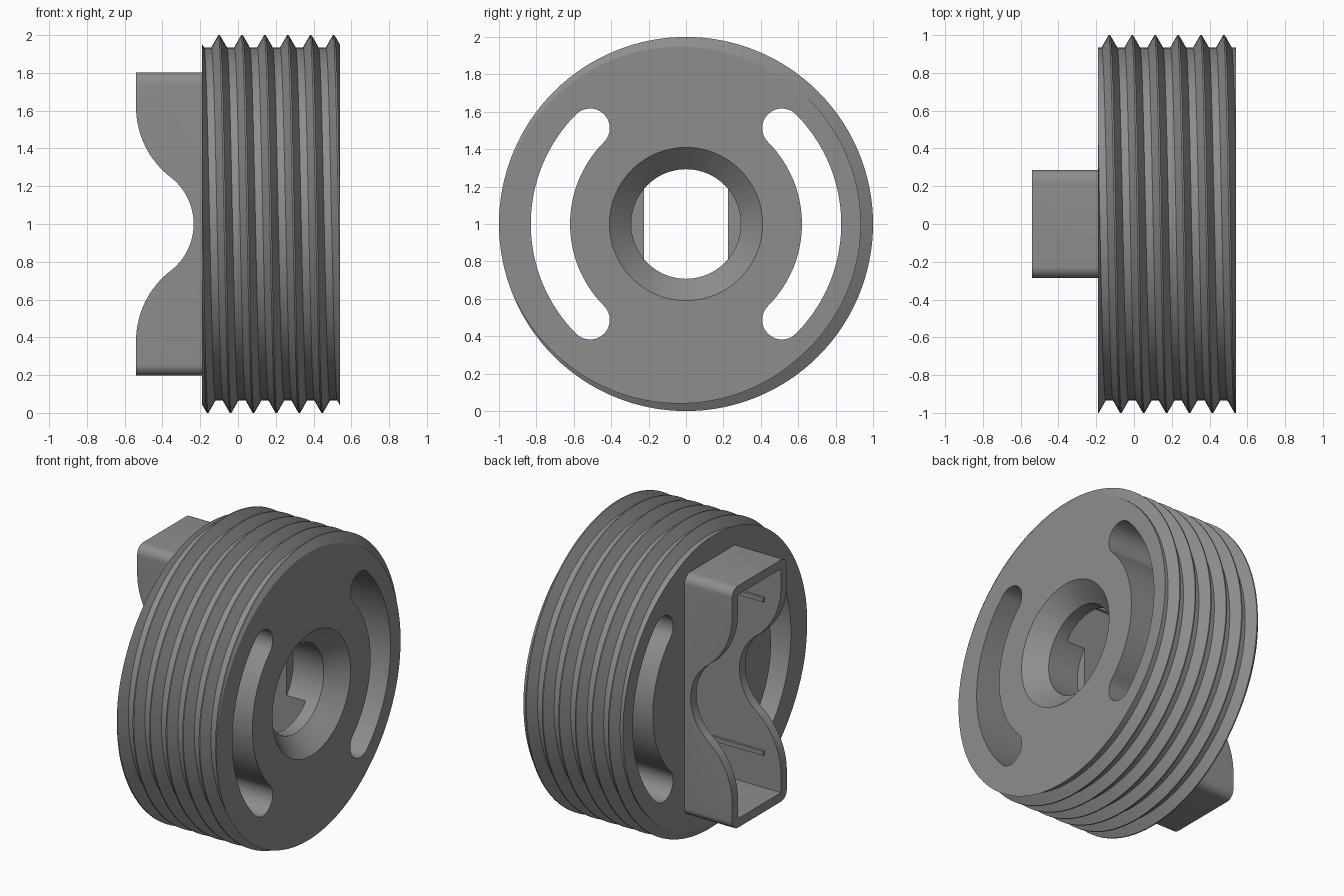
import bpy, bmesh, math
from mathutils import Vector

if "Cube" in bpy.data.objects:
    bpy.data.objects.remove(bpy.data.objects["Cube"])

X0, X1 = -0.19, 0.54          # ends of the threaded body
PITCH, ROOT, CREST = 0.1213, 0.935, 1.0
SEG = 128

grey = bpy.data.materials.new("mid_grey")
grey.diffuse_color = (0.27, 0.27, 0.27, 1)
grey.use_nodes = True
grey.node_tree.nodes["Principled BSDF"].inputs["Base Color"].default_value = grey.diffuse_color


def make(name, bm):
    bmesh.ops.recalc_face_normals(bm, faces=bm.faces)
    me = bpy.data.meshes.new(name)
    bm.to_mesh(me)
    bm.free()
    me.materials.append(grey)
    ob = bpy.data.objects.new(name, me)
    bpy.context.collection.objects.link(ob)
    return ob


def prism(name, pts, axis, a, b):
    """Extrude an outline along x (pts are y,z) or y (pts are x,z)."""
    bm = bmesh.new()
    put = (lambda p, t: (t, p[0], p[1])) if axis == "x" else (lambda p, t: (p[0], t, p[1]))
    f = bm.faces.new([bm.verts.new(put(p, a)) for p in pts])
    ext = bmesh.ops.extrude_face_region(bm, geom=[f])["geom"]
    move = Vector((b - a, 0, 0)) if axis == "x" else Vector((0, b - a, 0))
    bmesh.ops.translate(bm, vec=move, verts=[v for v in ext if isinstance(v, bmesh.types.BMVert)])
    return make(name, bm)


def arc(cx, cy, r, a0, a1, n):
    return [(cx + r * math.cos(math.radians(a0 + (a1 - a0) * i / n)),
             cy + r * math.sin(math.radians(a0 + (a1 - a0) * i / n))) for i in range(n + 1)]


def rect(hy, hz, z=1.0, y=0.0):
    return [(y - hy, z - hz), (y + hy, z - hz), (y + hy, z + hz), (y - hy, z + hz)]


def boolean(ob, tool, op):
    m = ob.modifiers.new(op.lower(), "BOOLEAN")
    m.object, m.operation, m.solver = tool, op, "EXACT"
    bpy.context.view_layer.objects.active = ob
    bpy.ops.object.modifier_apply(modifier=m.name)
    bpy.data.objects.remove(tool)


# Threaded body: helical ridge profile clipped flat at both ends
def thread_radius(d):
    d = abs((d + PITCH / 2) % PITCH - PITCH / 2)
    t = min(max((d - 0.004) / 0.037, 0), 1)
    return CREST + (ROOT - CREST) * t


bm = bmesh.new()
rows = []
for i in range(SEG + 1):
    a = 2 * math.pi * i / SEG
    row = []
    for n in range(-3, 8):
        crest = -0.1 + PITCH * (n + i / SEG)
        for off in (-0.041, -0.004, 0.004, 0.041):
            x = min(max(crest + off, X0), X1)
            r = thread_radius(x - crest)
            row.append(bm.verts.new((x, -r * math.sin(a), 1 + r * math.cos(a))))
    rows.append(row)
for p, q in zip(rows, rows[1:]):
    for j in range(len(p) - 1):
        bm.faces.new((p[j], p[j + 1], q[j + 1], q[j]))
bmesh.ops.remove_doubles(bm, verts=bm.verts, dist=1e-5)
for x in (X0, X1):
    rim = [e for e in bm.edges if e.is_boundary and all(abs(v.co.x - x) < 1e-4 for v in e.verts)]
    bmesh.ops.contextual_create(bm, geom=rim)
body = make("threaded_plug", bm)

# Rounded grip block with a waved front edge
r = 0.06
outline = []
for cy, cz, a in ((1, 1, 0), (-1, 1, 90), (-1, -1, 180), (1, -1, 270)):
    outline += arc(cy * (0.287 - r), 1 + cz * (0.803 - r), r, a, a + 90, 8)
grip = prism("grip", outline, "x", -0.54, 0.1)
upper = arc(-0.07, 1.62, 0.47, 180, 232, 16) + arc(-0.548, 1.0, 0.313, 52.5, 0, 16)
wave = upper + [(x, 2 - z) for x, z in reversed(upper[:-1])]
wave = [(-0.7, 1.62)] + wave + [(-0.7, 0.38)]
boolean(grip, prism("wave_cutter", wave, "y", -0.5, 0.5), "DIFFERENCE")
boolean(body, grip, "UNION")

# Hollow pocket through the grip into the body
boolean(body, prism("pocket_cutter", rect(0.225, 0.743), "x", -0.7, 0.34), "DIFFERENCE")

# Curved slots on both sides
for side in (0, 180):
    pts = arc(0, 0, 0.83, -45, 45, 32)
    c = 0.725 * math.sqrt(0.5)
    pts += arc(c, c, 0.105, 45, 225, 16)[1:]
    pts += arc(0, 0, 0.62, 45, -45, 32)[1:]
    pts += arc(c, -c, 0.105, 135, 315, 16)[1:-1]
    s = -1 if side else 1
    pts = [(s * y, 1 + z) for y, z in pts]
    boolean(body, prism("slot_cutter", pts, "x", -0.4, 0.8), "DIFFERENCE")

# Countersunk centre hole
bm = bmesh.new()
rings = [[bm.verts.new((x, y, z)) for y, z in arc(0, 1, rad, 0, 360, 64)[:-1]]
         for x, rad in ((0.2, 0.293), (0.425, 0.293), (0.56, 0.43))]
for p, q in zip(rings, rings[1:]):
    for j in range(64):
        k = (j + 1) % 64
        bm.faces.new((p[j], p[k], q[k], q[j]))
bm.faces.new(rings[0])
bm.faces.new(rings[-1])
boolean(body, make("hole_cutter", bm), "DIFFERENCE")

# Thin ribs on the pocket walls
for s, side in ((-1, "front"), (1, "back")):
    for dz, level in ((-0.51, "lower"), (0.51, "upper")):
        prism(f"rib_{side}_{level}", rect(0.0125, 0.015, 1 + dz, s * 0.2225), "x", -0.42, 0.345)

bpy.ops.object.select_all(action="DESELECT")
body.select_set(True)
bpy.context.view_layer.objects.active = body
bpy.ops.object.shade_smooth_by_angle(angle=math.radians(25))
